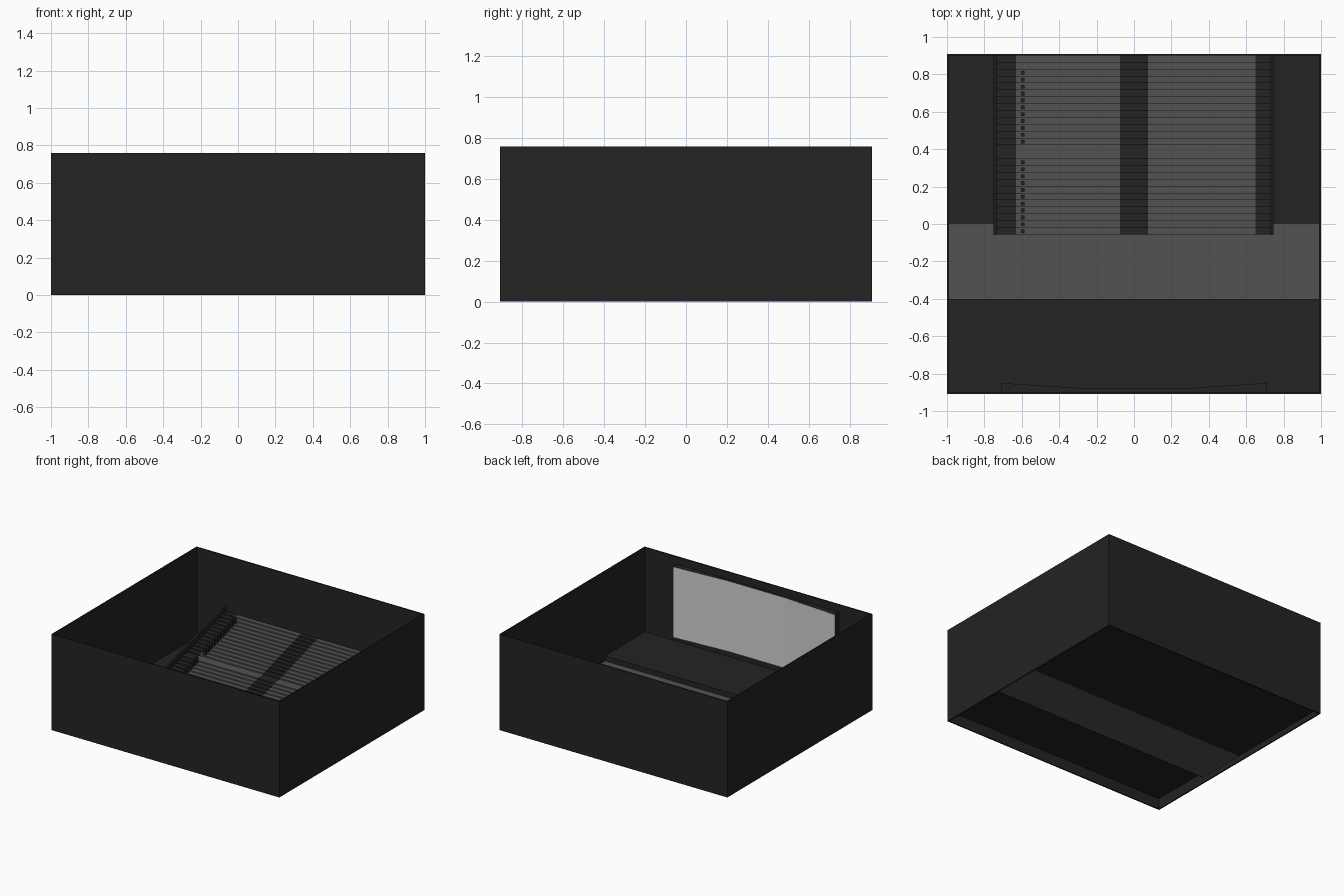
import bpy, bmesh

cube = bpy.data.objects.get("Cube")
if cube:
    bpy.data.objects.remove(cube, do_unlink=True)


def make_material(name, value):
    mat = bpy.data.materials.new(name)
    mat.use_nodes = True
    color = (value, value, value, 1)
    mat.diffuse_color = color
    mat.node_tree.nodes["Principled BSDF"].inputs["Base Color"].default_value = color
    return mat


dark = make_material("charcoal", 0.017)
grey = make_material("mid grey", 0.085)
white = make_material("screen white", 0.65)


def prism(name, outline, axis, lo, hi, mat):
    """Extrude an outline along x (outline is y, z) or along z (outline is x, y)."""
    bm = bmesh.new()

    def place(p, d):
        return (d, p[0], p[1]) if axis == "x" else (p[0], p[1], d)

    a = [bm.verts.new(place(p, lo)) for p in outline]
    b = [bm.verts.new(place(p, hi)) for p in outline]
    bm.faces.new(a)
    bm.faces.new(b)
    for i in range(len(a)):
        j = (i + 1) % len(a)
        bm.faces.new((a[i], a[j], b[j], b[i]))
    bmesh.ops.recalc_face_normals(bm, faces=bm.faces)
    mesh = bpy.data.meshes.new(name)
    bm.to_mesh(mesh)
    bm.free()
    mesh.materials.append(mat)
    obj = bpy.data.objects.new(name, mesh)
    bpy.context.collection.objects.link(obj)
    return obj


def box(name, x0, x1, y0, y1, z0, z1, mat):
    return prism(name, [(x0, y0), (x1, y0), (x1, y1), (x0, y1)], "z", z0, z1, mat)


W, D, H, T = 1.0, 0.91, 0.76, 0.01
FLOOR, STAGE = 0.05, 0.09

# Outer walls, open at the top
box("front_wall", -W, W, -D, -D + T, 0, H, dark)
box("back_wall", -W, W, D - T, D, 0, H, dark)
for side, s in (("left", 1), ("right", -1)):
    x0, x1 = sorted((s * W, s * (W - T)))
    box(side + "_wall", x0, x1, -D + T, D - T, 0, H, dark)

# Floors: raised stage with a riser, pale cross walk, dark rear floor
XI, YI = W - T, D - T
box("stage_floor", -XI, XI, -YI, -0.4, STAGE - 0.005, STAGE, dark)
box("stage_riser", -XI, XI, -0.405, -0.4, FLOOR - 0.005, STAGE - 0.005, dark)
box("cross_walk", -XI, XI, -0.4, 0, FLOOR - 0.005, FLOOR, grey)
box("rear_floor", -XI, XI, 0, YI, FLOOR - 0.005, FLOOR, dark)

# Screen block with gently bent front
bend = [(0.71, -0.85), (0.25, -0.88), (-0.25, -0.88), (-0.71, -0.85)]
screen = prism("screen", bend + [(-0.71, -YI), (0.71, -YI)], "z", 0.14, 0.70, dark)
screen.data.materials.append(white)
for face in screen.data.polygons:
    if face.normal.y > 0.5:
        face.material_index = 1

# Stepped seating, with one double-depth row half way up
Y0, ROWS, TOP = -0.057, 26, 0.32
depth = (YI - Y0) / ROWS
rise = (TOP - FLOOR) / (ROWS - 1)
steps, treads = [(Y0, FLOOR)], []
z = FLOOR
for row in range(ROWS):
    y = Y0 + row * depth
    if row != 12:
        steps.append((y, z + rise))
        z += rise
    steps.append((y + depth, z))
    treads.append((y + depth / 2, z))
steps.append((YI, FLOOR))

bands = [("right_aisle", -0.735, -0.63, dark), ("right_terrace", -0.63, -0.075, grey),
         ("centre_aisle", -0.075, 0.075, dark), ("left_terrace", 0.075, 0.65, grey),
         ("left_aisle", 0.65, 0.735, dark)]
for name, x0, x1, mat in bands:
    prism(name, steps, "x", x0, x1, mat)

# Sloping side panels beside the terraces
panel = [(-0.06, FLOOR - 0.005), (-0.06, 0.10), (YI, 0.37), (YI, FLOOR - 0.005)]
prism("right_side_panel", panel, "x", -0.75, -0.735, dark)
prism("left_side_panel", panel, "x", 0.73, 0.745, dark)

# Row of small posts along the right aisle
for row, (y, z) in enumerate(treads):
    if row < 11 or 13 <= row < 24:
        box("row_post", -0.605, -0.585, y - 0.01, y + 0.01, z - 0.005, z + 0.045, dark)
